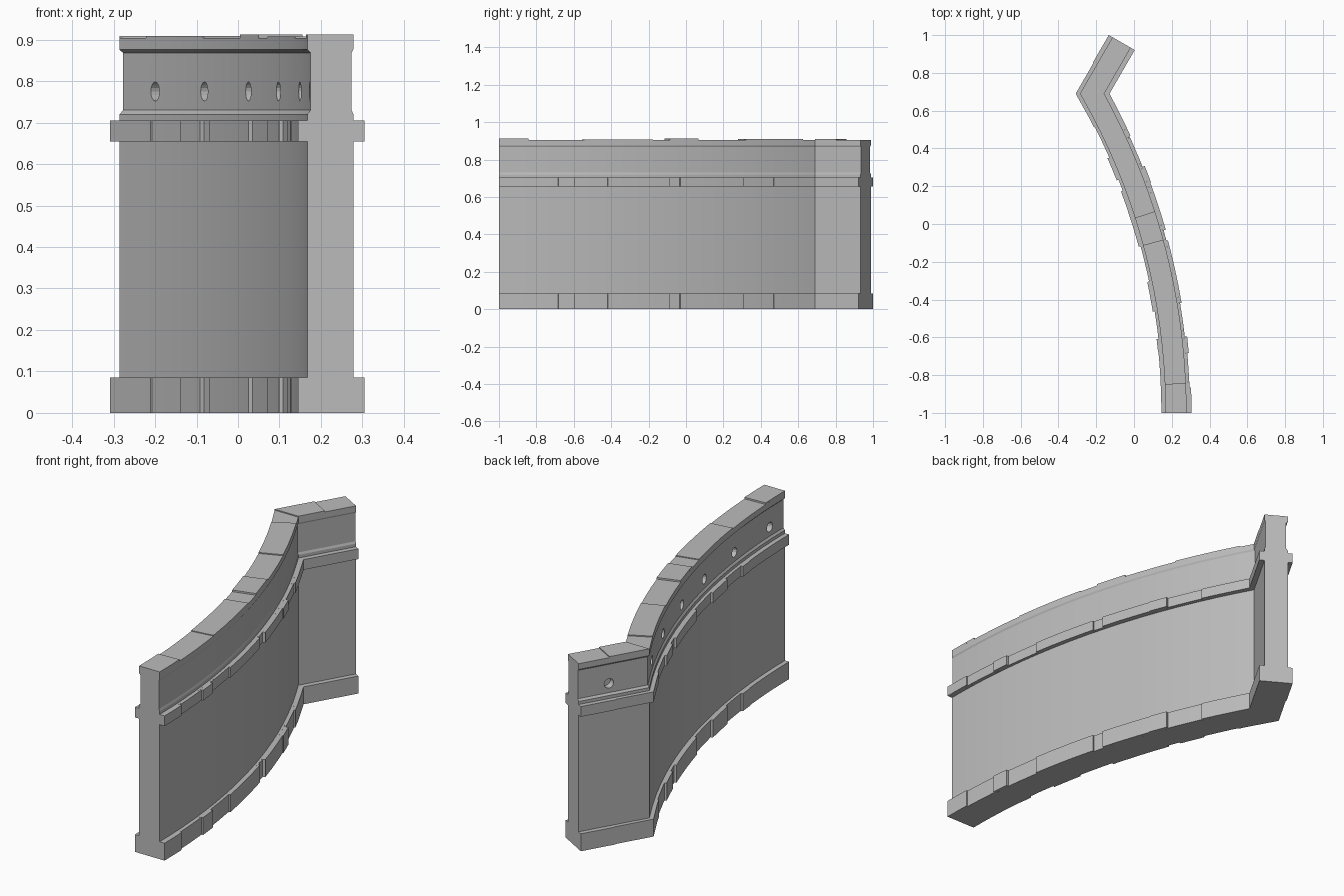
import bpy, bmesh, math
from mathutils import Vector, Matrix

cube = bpy.data.objects.get("Cube")
if cube:
    bpy.data.objects.remove(cube)

stone = bpy.data.materials.new("grey_stone")
stone.use_nodes = True
stone.diffuse_color = (0.5, 0.5, 0.5, 1)
stone.node_tree.nodes["Principled BSDF"].inputs["Base Color"].default_value = (0.5, 0.5, 0.5, 1)

# Wall path, addressed by the y of its centre line: an arc, then a straight return
RADIUS, FRONT, CORNER, BACK = 3.435, -1.0, 0.69, 0.961
CENTRE = Vector((0.2225 - RADIUS, FRONT))
COS30 = math.cos(math.radians(30))


def frame(y):
    """Centre point and sideways vector (towards +x) of the path."""
    arc_y = min(y, CORNER)
    p = CENTRE + Vector((math.sqrt(RADIUS ** 2 - (arc_y + 1) ** 2), arc_y + 1))
    if abs(y - CORNER) < 1e-4:
        return p, Vector((1 / COS30, 0))
    if y > CORNER:
        return p + Vector((0.5, COS30)) * (y - CORNER) / COS30, Vector((COS30, -0.5))
    return p, (p - CENTRE) / RADIUS


def stations(y0, y1):
    inner = [FRONT + (CORNER - FRONT) * i / 18 for i in range(19)]
    return [y0] + [y for y in inner if y0 + 0.004 < y < y1 - 0.004] + [y1]


def sweep(bm, profile, y0, y1):
    """Sweep a closed (offset, z) profile along part of the path."""
    rings = []
    for y in stations(y0, y1):
        p, n = frame(y)
        rings.append([bm.verts.new((*(p + n * o), z)) for o, z in profile])
    for a, b in zip(rings, rings[1:]):
        for i in range(len(profile)):
            j = (i + 1) % len(profile)
            bm.faces.new((a[i], a[j], b[j], b[i]))
    bm.faces.new(rings[0])
    bm.faces.new(rings[-1][::-1])


def finish(bm, name):
    bmesh.ops.recalc_face_normals(bm, faces=bm.faces)
    mesh = bpy.data.meshes.new(name)
    bm.to_mesh(mesh)
    bm.free()
    obj = bpy.data.objects.new(name, mesh)
    bpy.context.collection.objects.link(obj)
    mesh.materials.append(stone)
    return obj


def select(obj):
    bpy.ops.object.select_all(action='DESELECT')
    obj.select_set(True)
    bpy.context.view_layer.objects.active = obj


def smooth(obj):
    select(obj)
    bpy.ops.object.shade_smooth_by_angle(angle=math.radians(20))


# Main wall with plinth, string course, recessed parapet and coping
WALL, COURSE = 0.0555, 0.066
BANDS = {"plinth": (0, 0.085), "string_course": (0.655, 0.705)}


def half_profile(recess):
    pts = []
    for z0, z1 in BANDS.values():
        pts += [(COURSE, z0), (COURSE, z1), (WALL, z1), (WALL, 0.655)]
    pts = pts[:-1]
    return pts + [(WALL, 0.72), (recess, 0.73), (recess, 0.868), (WALL, 0.876), (WALL, 0.904)]


bm = bmesh.new()
left = [(-o, z) for o, z in reversed(half_profile(0.0475))]
sweep(bm, half_profile(0.0515) + left, FRONT, BACK)
wall = finish(bm, "wall")

# Blind round drain holes on the -x side of the parapet
bm = bmesh.new()
for y in (-0.89, -0.58, -0.27, 0.01, 0.31, 0.57, 0.83):
    p, n = frame(y)
    spot = p - n * 0.05
    turn = Vector((*n, 0)).to_track_quat('Z', 'Y').to_matrix().to_4x4()
    bmesh.ops.create_cone(bm, cap_ends=True, segments=16, radius1=0.023, radius2=0.023,
                          depth=0.07, matrix=Matrix.Translation((*spot, 0.775)) @ turn)
cutter = finish(bm, "hole_cutter")
cutter.hide_render = True
cut = wall.modifiers.new("holes", 'BOOLEAN')
cut.operation, cut.solver, cut.object = 'DIFFERENCE', 'EXACT', cutter
select(wall)
bpy.ops.object.modifier_apply(modifier="holes")
bpy.data.objects.remove(cutter)
smooth(wall)

# Projecting stones on both courses: (start, end, projection)
RIGHT = [(-1, -0.868, 0.082), (-0.868, -0.69, 0.074), (-0.69, -0.605, 0.082),
         (-0.605, -0.43, 0.07), (-0.43, -0.107, 0.078), (-0.107, -0.053, 0.07),
         (-0.053, 0.19, 0.082), (0.19, 0.275, 0.086), (0.275, 0.436, 0.074),
         (0.436, BACK, 0.08)]
LEFT = [(-1, -0.67, 0.0775), (-0.67, -0.6, 0.08), (-0.6, -0.45, 0.07), (-0.45, -0.29, 0.08),
        (-0.29, -0.1, 0.07), (-0.1, 0.2, 0.08), (0.2, 0.26, 0.07), (0.26, 0.38, 0.08),
        (0.38, 0.545, 0.07), (0.545, 0.815, 0.075), (0.815, BACK, 0.0785)]
for band, (z0, z1) in BANDS.items():
    for side, sign, stones in (("right", 1, RIGHT), ("left", -1, LEFT)):
        bm = bmesh.new()
        for y0, y1, out in stones:
            a, b = sign * COURSE, sign * out
            sweep(bm, [(a, z0), (b, z0), (b, z1), (a, z1)], y0, y1)
        smooth(finish(bm, f"{band}_stones_{side}"))

# Slightly raised coping stones
bm = bmesh.new()
for y0, y1, top in ((-1, -0.845, 0.912), (-0.55, -0.19, 0.908), (-0.1, 0.05, 0.912),
                    (0.3, 0.6, 0.909), (0.69, 0.83, 0.909)):
    sweep(bm, [(-WALL, 0.904), (WALL, 0.904), (WALL, top), (-WALL, top)], y0, y1)
smooth(finish(bm, "coping_stones"))
